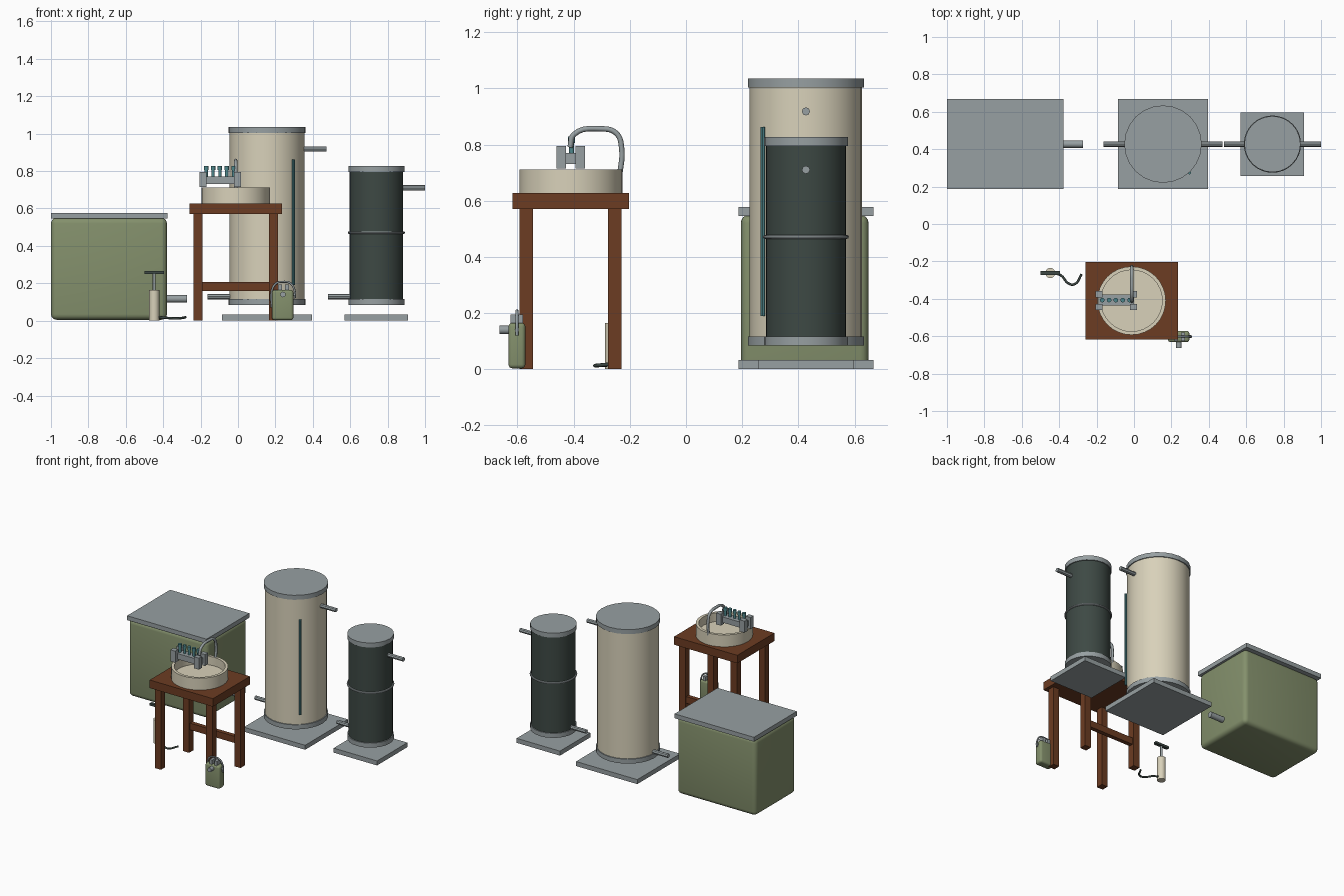
import bpy, bmesh, math
from mathutils import Vector

cube = bpy.data.objects.get("Cube")
if cube:
    bpy.data.objects.remove(cube, do_unlink=True)


def material(name, rgb):
    m = bpy.data.materials.new(name)
    m.use_nodes = True
    m.diffuse_color = (*rgb, 1)
    m.node_tree.nodes["Principled BSDF"].inputs["Base Color"].default_value = (*rgb, 1)
    return m


grey = material("grey metal", (0.31, 0.35, 0.36))
beige = material("beige enamel", (0.69, 0.64, 0.49))
green = material("olive green", (0.23, 0.28, 0.15))
dark = material("dark charcoal", (0.047, 0.066, 0.058))
brown = material("brown wood", (0.15, 0.045, 0.016))
teal = material("teal", (0.075, 0.24, 0.26))


def smooth(ob):
    bpy.ops.object.select_all(action='DESELECT')
    ob.select_set(True)
    bpy.context.view_layer.objects.active = ob
    bpy.ops.object.shade_smooth_by_angle(angle=math.radians(40))


def finish(name, bm, mat):
    bmesh.ops.recalc_face_normals(bm, faces=bm.faces)
    me = bpy.data.meshes.new(name)
    bm.to_mesh(me)
    bm.free()
    me.materials.append(mat)
    ob = bpy.data.objects.new(name, me)
    bpy.context.collection.objects.link(ob)
    return ob


def box(name, lo, hi, mat, bevel=0):
    """Box between two corners, optionally with rounded edges."""
    lo, hi = Vector(lo), Vector(hi)
    bm = bmesh.new()
    bmesh.ops.create_cube(bm, size=1)
    for v in bm.verts:
        v.co = Vector(a * b for a, b in zip(v.co, hi - lo)) + (lo + hi) / 2
    if bevel:
        bmesh.ops.bevel(bm, geom=bm.edges[:], offset=bevel, segments=4,
                        profile=0.5, affect='EDGES')
    ob = finish(name, bm, mat)
    if bevel:
        smooth(ob)
    return ob


def rod(name, a, b, r, mat, sides=12):
    """Cylinder from point a to point b."""
    a, b = Vector(a), Vector(b)
    bm = bmesh.new()
    bmesh.ops.create_cone(bm, cap_ends=True, segments=sides, radius1=r,
                          radius2=r, depth=(b - a).length)
    turn = (b - a).to_track_quat('Z', 'Y')
    for v in bm.verts:
        v.co = turn @ v.co + (a + b) / 2
    ob = finish(name, bm, mat)
    smooth(ob)
    return ob


def lathe(name, profile, centre, mat, sides=32, closed=False):
    """Spin an (r, z) profile round a vertical axis."""
    bm = bmesh.new()
    pts = [bm.verts.new((r, 0, z)) for r, z in profile]
    ends = pts + pts[:1] if closed else pts
    edges = [bm.edges.new(p) for p in zip(ends, ends[1:])]
    bmesh.ops.spin(bm, geom=pts + edges, axis=(0, 0, 1), cent=(0, 0, 0),
                   angle=math.tau, steps=sides)
    bmesh.ops.remove_doubles(bm, verts=bm.verts, dist=1e-5)
    bmesh.ops.translate(bm, verts=bm.verts, vec=(*centre, 0))
    ob = finish(name, bm, mat)
    smooth(ob)
    return ob


def tube(name, points, r, mat):
    """Round tube through a path of points."""
    cu = bpy.data.curves.new(name, 'CURVE')
    cu.dimensions = '3D'
    cu.bevel_depth = r
    cu.bevel_resolution = 2
    cu.use_fill_caps = True
    cu.resolution_u = 5
    sp = cu.splines.new('BEZIER')
    sp.bezier_points.add(len(points) - 1)
    for bp, p in zip(sp.bezier_points, points):
        bp.co = p
        bp.handle_left_type = bp.handle_right_type = 'AUTO'
    cu.materials.append(mat)
    ob = bpy.data.objects.new(name, cu)
    bpy.context.collection.objects.link(ob)
    return ob


# Square storage tank with lid and outlet
ROW = 0.427
box("storage_tank", (-1, 0.195, 0.005), (-0.38, 0.65, 0.55), green, 0.03)
box("storage_tank_lid", (-1, 0.187, 0.546), (-0.378, 0.668, 0.577), grey)
rod("storage_tank_outlet", (-0.4, ROW, 0.117), (-0.274, ROW, 0.117), 0.02, grey)


# Standing cylinder with a base slab, two flanges and two pipes
def column(name, x, r, top, slab, high, reach, mat):
    box(name + "_base", (x - slab, ROW - slab, 0), (x + slab, ROW + slab, 0.032), grey)
    rod(name + "_body", (x, ROW, 0.09), (x, ROW, top - 0.01), r, mat, 32)
    for part, z in (("bottom", 0.085), ("top", top - 0.032)):
        rod(f"{name}_{part}_flange", (x, ROW, z), (x, ROW, z + 0.032), r + 0.007, grey, 24)
    for part, s, z in (("inlet", -1, 0.129), ("outlet", 1, high)):
        rod(f"{name}_{part}", (x + s * (r - 0.02), ROW, z),
            (x + s * reach, ROW, z), 0.0145, grey, 8)


column("tall_cylinder", 0.155, 0.2, 1.035, 0.24, 0.918, 0.317, beige)
column("dark_cylinder", 0.74, 0.143, 0.827, 0.17, 0.71, 0.26, dark)
rod("level_gauge", (0.297, 0.273, 0.19), (0.297, 0.273, 0.862), 0.008, teal, 8)
ring = [(0.146 + 0.007 * math.cos(a), 0.471 + 0.007 * math.sin(a))
        for a in (math.tau * i / 8 for i in range(8))]
lathe("dark_cylinder_band", ring, (0.74, ROW), grey, closed=True)

# Table
box("table_top", (-0.26, -0.618, 0.57), (0.236, -0.203, 0.627), brown)
for sx, x in (("right", -0.213), ("left", 0.19)):
    for sy, y in (("front", -0.569), ("back", -0.254)):
        box(f"table_leg_{sy}_{sx}", (x - 0.024, y - 0.024, 0),
            (x + 0.024, y + 0.024, 0.571), brown)
box("table_back_rail", (-0.2, -0.269, 0.16), (0.18, -0.239, 0.207), brown)

# Basin with a curved spout
lathe("basin", [(0, 0.627), (0.183, 0.627), (0.183, 0.711), (0.164, 0.711),
                (0.164, 0.65), (0, 0.65)], (-0.013, -0.41), beige)
tube("spout", [(-0.012, -0.236, 0.69), (-0.012, -0.229, 0.785), (-0.012, -0.248, 0.84),
               (-0.012, -0.305, 0.856), (-0.012, -0.4, 0.835),
               (-0.012, -0.413, 0.79)], 0.0095, grey)

# Valve manifold across the basin
box("manifold_bar", (-0.19, -0.437, 0.73), (0, -0.376, 0.77), grey)
for x in (-0.188, -0.003):
    for y in (-0.444, -0.376):
        box("manifold_block", (x - 0.019, y - 0.017, 0.714),
            (x + 0.019, y + 0.017, 0.795), grey)
for i in range(5):
    x = -0.17 + 0.0365 * i
    rod("valve_stem", (x, -0.407, 0.76), (x, -0.407, 0.805), 0.009, teal, 10)
    rod("valve_cap", (x, -0.407, 0.805), (x, -0.407, 0.828), 0.0125, teal, 10)

# Fuel can with handle, cap and nozzle
box("can_body", (0.182, -0.632, 0.003), (0.296, -0.572, 0.165), green, 0.014)
tube("can_handle", [(0.18, -0.602, 0.07), (0.181, -0.602, 0.16), (0.205, -0.602, 0.2),
                    (0.24, -0.602, 0.208), (0.28, -0.602, 0.2), (0.303, -0.602, 0.16),
                    (0.304, -0.602, 0.12)], 0.0055, grey)
for x in (0.225, 0.262):
    box("can_handle_post", (x - 0.01, -0.625, 0.16), (x + 0.01, -0.58, 0.194), grey)
rod("can_nozzle", (0.24, -0.62, 0.14), (0.24, -0.664, 0.14), 0.015, grey)
rod("can_side_cap", (0.28, -0.602, 0.14), (0.308, -0.602, 0.14), 0.008, grey)

# Hand pump with hose
PX, PY = -0.448, -0.262
rod("pump_body", (PX, PY, 0), (PX, PY, 0.165), 0.027, beige, 20)
rod("pump_rod", (PX, PY, 0.16), (PX, PY, 0.255), 0.008, grey)
box("pump_handle", (PX - 0.053, PY - 0.011, 0.25), (PX + 0.053, PY + 0.011, 0.266), dark)
tube("pump_hose", [(PX + 0.02, PY, 0.02), (-0.39, -0.275, 0.016), (-0.35, -0.318, 0.013),
                   (-0.318, -0.322, 0.013), (-0.28, -0.268, 0.018)], 0.0065, dark)
